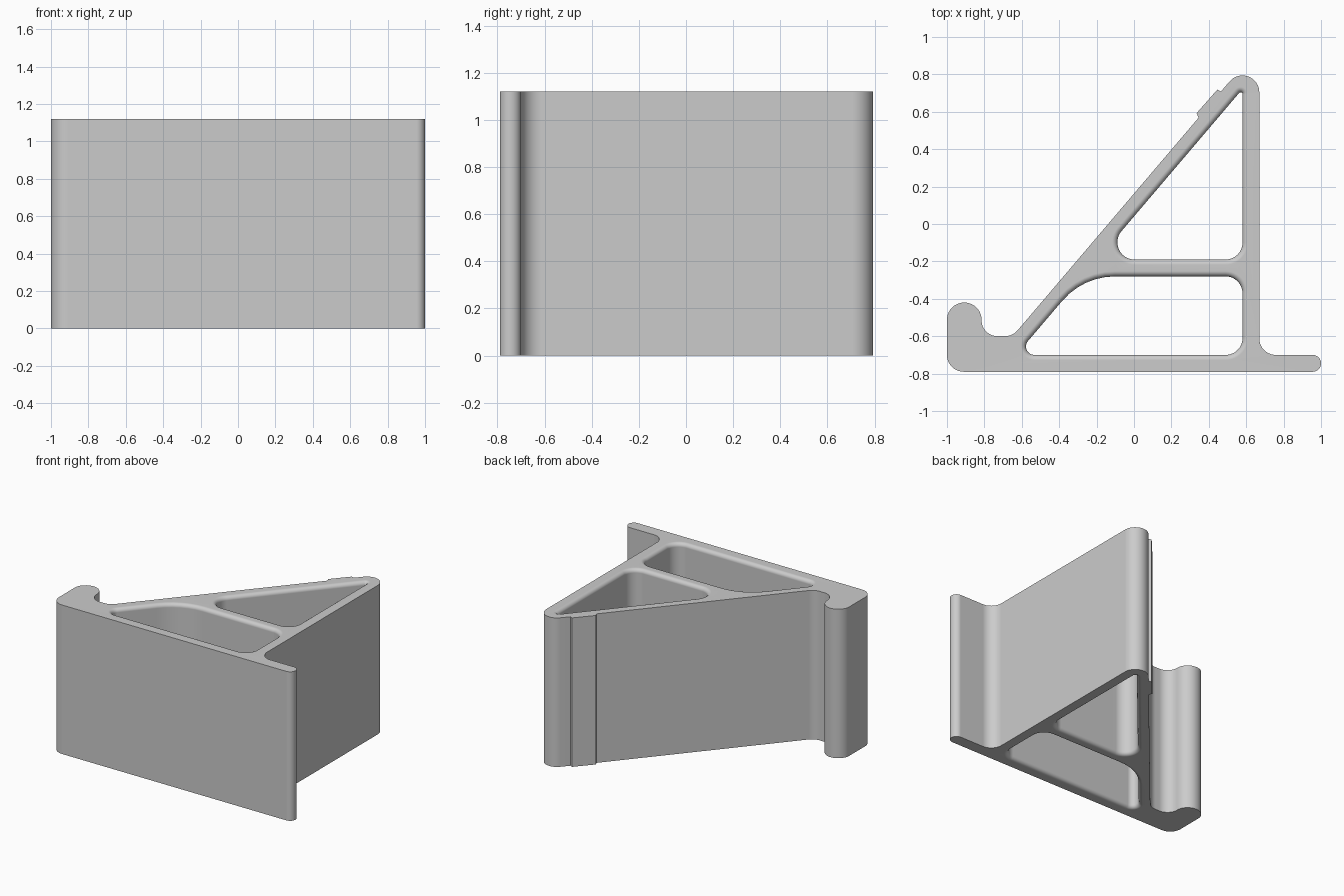
import bpy, bmesh, math
from mathutils import Vector

HEIGHT = 1.12
FILLET = 0.028

if "Cube" in bpy.data.objects:
    bpy.data.objects.remove(bpy.data.objects["Cube"], do_unlink=True)


def rounded(corners):
    """Closed 2D path whose (x, y, radius) corners are replaced by tangent arcs."""
    path = []
    for i, (x, y, r) in enumerate(corners):
        p = Vector((x, y))
        if r == 0:
            path.append(p)
            continue
        a = (Vector(corners[i - 1][:2]) - p).normalized()
        b = (Vector(corners[(i + 1) % len(corners)][:2]) - p).normalized()
        half = a.angle(b) / 2
        centre = p + (a + b).normalized() * r / math.sin(half)
        start = p + a * r / math.tan(half) - centre
        sweep = math.pi - 2 * half
        turn = 1 if a.x * b.y - a.y * b.x < 0 else -1
        steps = max(4, round(sweep / math.radians(8)))
        for k in range(steps + 1):
            t = turn * sweep * k / steps
            c, s = math.cos(t), math.sin(t)
            path.append(centre + Vector((start.x * c - start.y * s,
                                         start.x * s + start.y * c)))
    # Drop coincident points where neighbouring arcs meet
    return [p for i, p in enumerate(path) if (p - path[i - 1]).length > 1e-3]


def grown(path, d):
    """Counter-clockwise path pushed outwards by d."""
    out = []
    for i, p in enumerate(path):
        e = (p - path[i - 1]).normalized()
        f = (path[(i + 1) % len(path)] - p).normalized()
        n, m = Vector((e.y, -e.x)), Vector((f.y, -f.x))
        out.append(p + (n + m) * d / (1 + n.dot(m)))
    return out


def add_wall(bm, rings):
    """Skin a stack of (path, z) rings; return the first and last edge loops."""
    loops = [[bm.verts.new((p.x, p.y, z)) for p in path] for path, z in rings]
    for lo, hi in zip(loops, loops[1:]):
        for i in range(len(lo)):
            bm.faces.new((lo[i - 1], lo[i], hi[i], hi[i - 1]))
    return [[bm.edges.get((v[i - 1], v[i])) for i in range(len(v))]
            for v in (loops[0], loops[-1])]


# Outline: foot plate, lip, upright, sloped back with raised pad, hook
outline = rounded([
    (-1, -.79, .09), (1, -.79, .045), (1, -.70, .045), (.67, -.70, .088),
    (.67, .945, .09), (.465, .709, 0), (.445, .718, 0), (.335, .593, 0),
    (.345, .568, 0), (-.649, -.60, .09), (-.815, -.60, .085),
    (-.815, -.42, .092), (-1, -.42, .092)])

# Openings above and below the cross rib
openings = [
    rounded([(-.196, -.19, .092), (.58, -.19, .09), (.58, .7215, .01)]),
    rounded([(-.63, -.70, .045), (.58, -.70, .09), (.58, -.28, .09),
             (-.272, -.28, .37)])]

bm = bmesh.new()
bottom, top = add_wall(bm, [(outline, 0), (outline, HEIGHT)])

# Opening walls flare into a round fillet at both ends
arc = [math.radians(15 * k) for k in range(7)]
flare = [(FILLET * (1 - math.sin(t)), FILLET * (1 - math.cos(t))) for t in arc]
for path in openings:
    rings = [(grown(path, d), z) for d, z in flare]
    rings += [(ring, HEIGHT - z) for ring, z in reversed(rings)]
    lo, hi = add_wall(bm, rings)
    bottom += lo
    top += hi

# Flat end faces
for edges in (bottom, top):
    bmesh.ops.triangle_fill(bm, edges=edges, use_beauty=True, use_dissolve=False)
bmesh.ops.recalc_face_normals(bm, faces=bm.faces)

mesh = bpy.data.meshes.new("triangular_bracket")
bm.to_mesh(mesh)
bm.free()
bracket = bpy.data.objects.new("triangular_bracket", mesh)
bpy.context.collection.objects.link(bracket)

grey = bpy.data.materials.new("light_grey")
grey.use_nodes = True
colour = (.6, .6, .6, 1)
grey.diffuse_color = colour
grey.node_tree.nodes["Principled BSDF"].inputs["Base Color"].default_value = colour
mesh.materials.append(grey)

bpy.ops.object.select_all(action='DESELECT')
bracket.select_set(True)
bpy.context.view_layer.objects.active = bracket
bpy.ops.object.shade_smooth_by_angle(angle=math.radians(30))
weighted = bracket.modifiers.new("even_shading", 'WEIGHTED_NORMAL')
weighted.keep_sharp = True
